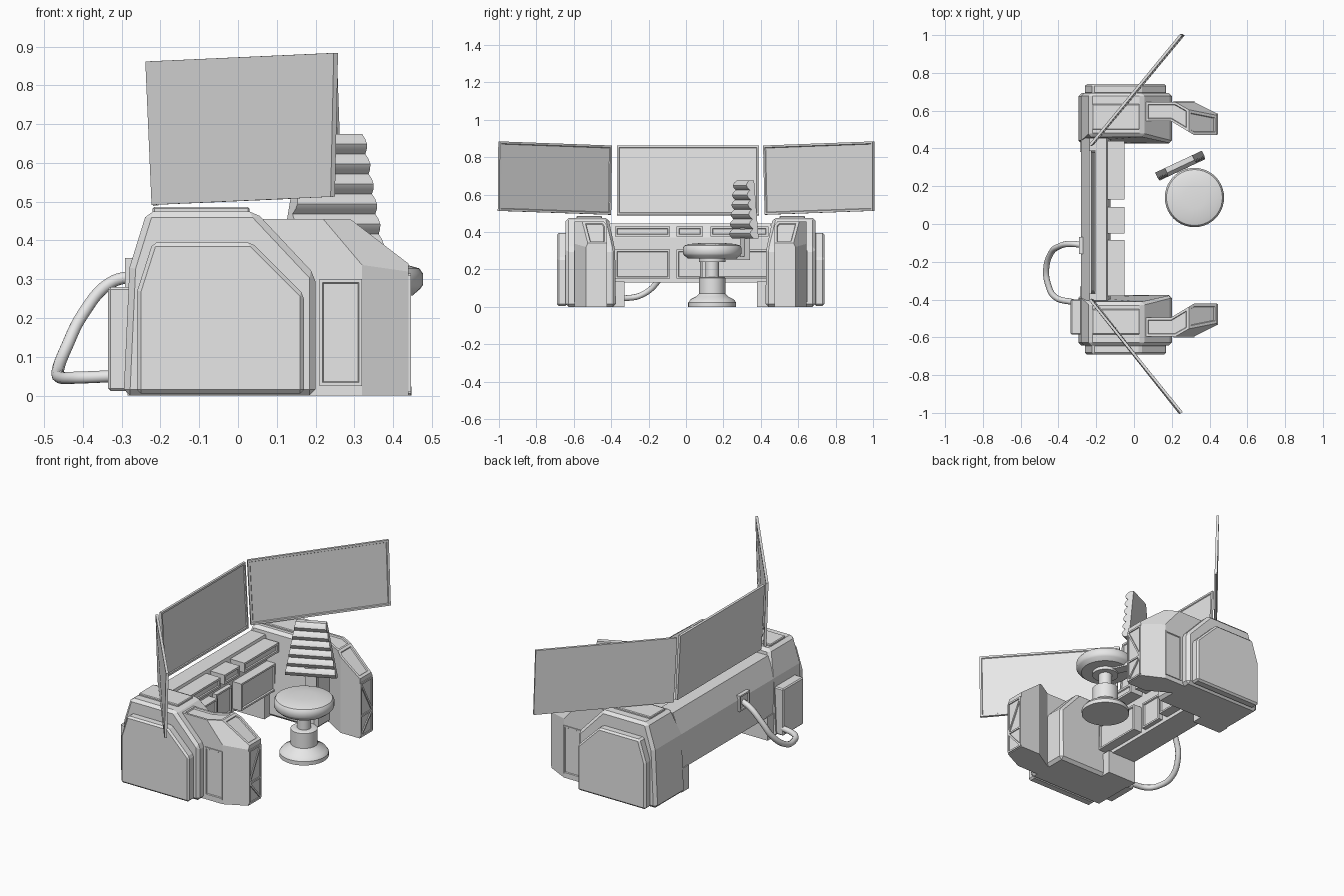
import bpy, bmesh, math
from mathutils import Vector

if "Cube" in bpy.data.objects:
    bpy.data.objects.remove(bpy.data.objects["Cube"])

grey = bpy.data.materials.new("light_grey")
grey.use_nodes = True
GREY = (0.8, 0.8, 0.8, 1)
grey.diffuse_color = GREY
grey.node_tree.nodes["Principled BSDF"].inputs["Base Color"].default_value = GREY
DESK_Y = 0.025


def finish(bm, name, bevel=0, smooth=False):
    bmesh.ops.recalc_face_normals(bm, faces=bm.faces[:])
    mesh = bpy.data.meshes.new(name)
    bm.to_mesh(mesh)
    bm.free()
    mesh.materials.append(grey)
    ob = bpy.data.objects.new(name, mesh)
    bpy.context.collection.objects.link(ob)
    if bevel:
        mod = ob.modifiers.new("edge_bevel", "BEVEL")
        mod.width, mod.segments, mod.limit_method = bevel, 1, "ANGLE"
    if smooth:
        bpy.ops.object.select_all(action="DESELECT")
        ob.select_set(True)
        bpy.context.view_layer.objects.active = ob
        bpy.ops.object.shade_smooth_by_angle(angle=math.radians(35))
    return ob


def solid(loop, vec):
    """Closed prism from a 3D outline pushed along a vector."""
    bm = bmesh.new()
    a = [bm.verts.new(p) for p in loop]
    b = [bm.verts.new(Vector(p) + Vector(vec)) for p in loop]
    bm.faces.new(a)
    bm.faces.new(b[::-1])
    for i in range(len(a)):
        j = (i + 1) % len(a)
        bm.faces.new((a[i], b[i], b[j], a[j]))
    bmesh.ops.recalc_face_normals(bm, faces=bm.faces[:])
    return bm


def recess(bm, direction, rim, depth):
    """Sink a framed panel into the largest face looking one way."""
    bm.normal_update()
    d = Vector(direction).normalized()
    faces = [f for f in bm.faces if f.normal.dot(d) > 0.95]
    face = max(faces, key=lambda f: f.calc_area())
    for thick, dep in ((rim, 0), (0.003, -depth)):
        bmesh.ops.inset_region(bm, faces=[face], thickness=thick, depth=dep,
                               use_even_offset=True)


def side_profile(pts, y0, y1):
    return solid([(x, y0, z) for x, z in pts], (0, y1 - y0, 0))


def block(x0, x1, y0, y1, z0, z1):
    return solid([(x0, y0, z0), (x1, y0, z0), (x1, y1, z0), (x0, y1, z0)], (0, 0, z1 - z0))


def place(bm, side):
    """Put a part on the left (+1) or right (-1) end of the desk."""
    for v in bm.verts:
        v.co.y = DESK_Y + side * v.co.y
    return bm


def lathe(name, profile, x, y):
    bm = bmesh.new()
    vs = [bm.verts.new((r, 0, z)) for r, z in profile]
    es = [bm.edges.new(p) for p in zip(vs, vs[1:])]
    bmesh.ops.spin(bm, geom=vs + es, cent=(0, 0, 0), axis=(0, 0, 1),
                   angle=math.tau, steps=40)
    bmesh.ops.remove_doubles(bm, verts=bm.verts[:], dist=0.0005)
    bmesh.ops.translate(bm, verts=bm.verts[:], vec=(x, y, 0))
    return finish(bm, name, smooth=True)


# Pods at both ends of the desk
POD = [(-.295, 0), (-.28, .33), (-.235, .475), (.045, .475), (.2, .31), (.2, 0)]
PANEL = [(-.26, .005), (-.26, .27), (-.22, .395), (.035, .395), (.17, .26), (.17, .005)]
WING = [(.063, .62), (.32, .62), (.44, .56), (.44, .447), (.317, .447), (.195, .52), (.063, .52)]
for side, tag in ((1, "left"), (-1, "right")):
    bm = side_profile(POD, .40, .668)
    for v in bm.verts:
        if v.co.y < .41 and v.co.z > .4:
            v.co.y = .44
    finish(place(bm, side), tag + "_pod", .016)
    finish(place(side_profile(PANEL, .66, .715), side), tag + "_outer_panel", .01)
    finish(place(block(-.22, .03, .475, .61, .47, .486), side), tag + "_top_plate", .004)
    finish(place(block(-.285, -.1, .355, .42, 0, .135), side), tag + "_desk_leg")

    # Forward wing with sloped nose and cut outer corner
    bm = solid([(x, y, 0) for x, y in WING], (0, 0, .455))
    for co, no in (((.29, 0, .455), (.115, 0, .15)), ((.22, .62, .455), (.845, 1.485, .715))):
        bmesh.ops.bisect_plane(bm, geom=bm.verts[:] + bm.edges[:] + bm.faces[:],
                               plane_co=co, plane_no=no, clear_outer=True)
        bmesh.ops.holes_fill(bm, edges=[e for e in bm.edges if e.is_boundary], sides=0)
    bmesh.ops.recalc_face_normals(bm, faces=bm.faces[:])
    recess(bm, (0, 0, 1), .012, .008)
    recess(bm, (.115, 0, .15), .015, .006)
    finish(place(bm, side), tag + "_wing")
    bm = block(.21, .32, .61, .625, .025, .30)
    recess(bm, (0, 1, 0), .008, .005)
    finish(place(bm, side), tag + "_wing_side_panel")

    # Braced frame on the wing nose
    def strut(p, q, w=.005):
        p, q = Vector((.436, *p)), Vector((.436, *q))
        n = (q - p).cross(Vector((1, 0, 0))).normalized() * w
        bm = solid([p + n, q + n, q - n, p - n], (.01, 0, 0))
        finish(place(bm, side), tag + "_nose_strut")
    lo, hi = .453, .554
    for z in (.01, .125, .31):
        strut((lo, z), (hi, z))
    for y in (lo, hi):
        strut((y, .01), (y, .31))
    strut((lo, .31), (hi, .125))
    strut((lo, .01), (hi, .125))

# Desk beam between the pods
BEAM = [(-.28, .13), (-.28, .33), (-.235, .445), (-.145, .445), (-.125, .37), (-.125, .13)]
finish(side_profile(BEAM, DESK_Y - .43, DESK_Y + .43), "desk_beam")
for name, y0, y1 in (("right", -.38, -.085), ("middle", -.05, .09), ("left", .13, .44)):
    bm = block(-.15, -.05, y0, y1, .375, .43)
    recess(bm, (1, 0, 0), .012, .006)
    finish(bm, name + "_control_box")
    depth = -.1 if name == "middle" else -.07
    bm = block(-.15, depth, y0, y1, .15, .305)
    recess(bm, (1, 0, 0), .01, .008)
    finish(bm, name + "_drawer")


# Three framed screens
def screen(name, corners):
    c = [Vector(p) for p in corners]
    n = (c[1] - c[0]).cross(c[3] - c[0]).normalized()
    if n.x < 0:
        n = -n
    bm = solid(c, n * -.014)
    recess(bm, n, .011, .005)
    finish(bm, name)


screen("middle_screen", [(-.205, -.37, .49), (-.205, .39, .49), (-.225, .39, .862), (-.225, -.37, .862)])
screen("right_screen", [(-.212, -.4, .492), (.25, -.998, .513), (.258, -.995, .884), (-.228, -.395, .862)])
screen("left_screen", [(-.212, .42, .492), (.268, .998, .513), (.255, .998, .884), (-.228, .412, .862)])

# Power box, socket and cable behind the desk
finish(block(-.335, -.27, -.585, -.40, .012, .28), "power_box", .006)
bm = block(-.292, -.25, -.16, -.07, .265, .355)
recess(bm, (-1, 0, 0), .01, .006)
finish(bm, "cable_socket")
cable = bpy.data.curves.new("cable", "CURVE")
cable.dimensions = "3D"
cable.bevel_depth = .016
cable.bevel_resolution = 3
cable.resolution_u = 6
path = [(-.26, -.115, .31), (-.33, -.105, .29), (-.40, -.12, .21), (-.44, -.155, .13),
        (-.465, -.24, .062), (-.455, -.32, .046), (-.42, -.385, .046), (-.32, -.415, .05)]
spline = cable.splines.new("BEZIER")
spline.bezier_points.add(len(path) - 1)
for bp, p in zip(spline.bezier_points, path):
    bp.co = p
    bp.handle_left_type = bp.handle_right_type = "AUTO"
cable.materials.append(grey)
bpy.context.collection.objects.link(bpy.data.objects.new("cable", cable))

# Stool: base, column and seat
SX, SY = .32, .14
lathe("stool_base", [(0, 0), (.128, 0), (.128, .022), (.115, .04), (.085, .055), (.07, .07),
                     (.07, .155), (.062, .16), (.036, .16), (.036, .24), (.07, .24),
                     (.07, .265), (0, .265)], SX, SY)
lathe("seat", [(0, .258), (.13, .258), (.15, .275), (.157, .285), (.157, .315), (.148, .328),
               (.12, .336), (.06, .341), (0, .342)], SX, SY)

# Ribbed, tapered backrest turned towards the seat
fwd = Vector((.425, -.905, 0))
across = Vector((.905, .425, 0))
centre = Vector((.245, .31, 0))


def to_world(bm):
    for v in bm.verts:
        w, d, z = v.co
        v.co = centre + across * w + fwd * d + Vector((0, 0, z))
    return bm


Z0, Z1, RIBS, STEPS = .365, .675, 6, 4
profile = [(-.022, Z1), (-.022, Z0)]
for i in range(RIBS * STEPS + 1):
    bulge = math.sin(math.pi * (i % STEPS) / STEPS)
    profile.append((.006 + .02 * bulge, Z0 + (Z1 - Z0) * i / (RIBS * STEPS)))
bm = solid([(-1, d, z) for d, z in profile], (2, 0, 0))
for v in bm.verts:
    t = (v.co.z - Z0) / (Z1 - Z0)
    v.co.x *= .137 - .057 * t
finish(to_world(bm), "backrest", smooth=True)
finish(to_world(block(-.03, .03, -.02, .01, .265, .42)), "backrest_post")
finish(to_world(block(-.03, .03, -.02, .16, .25, .27)), "backrest_bracket")
